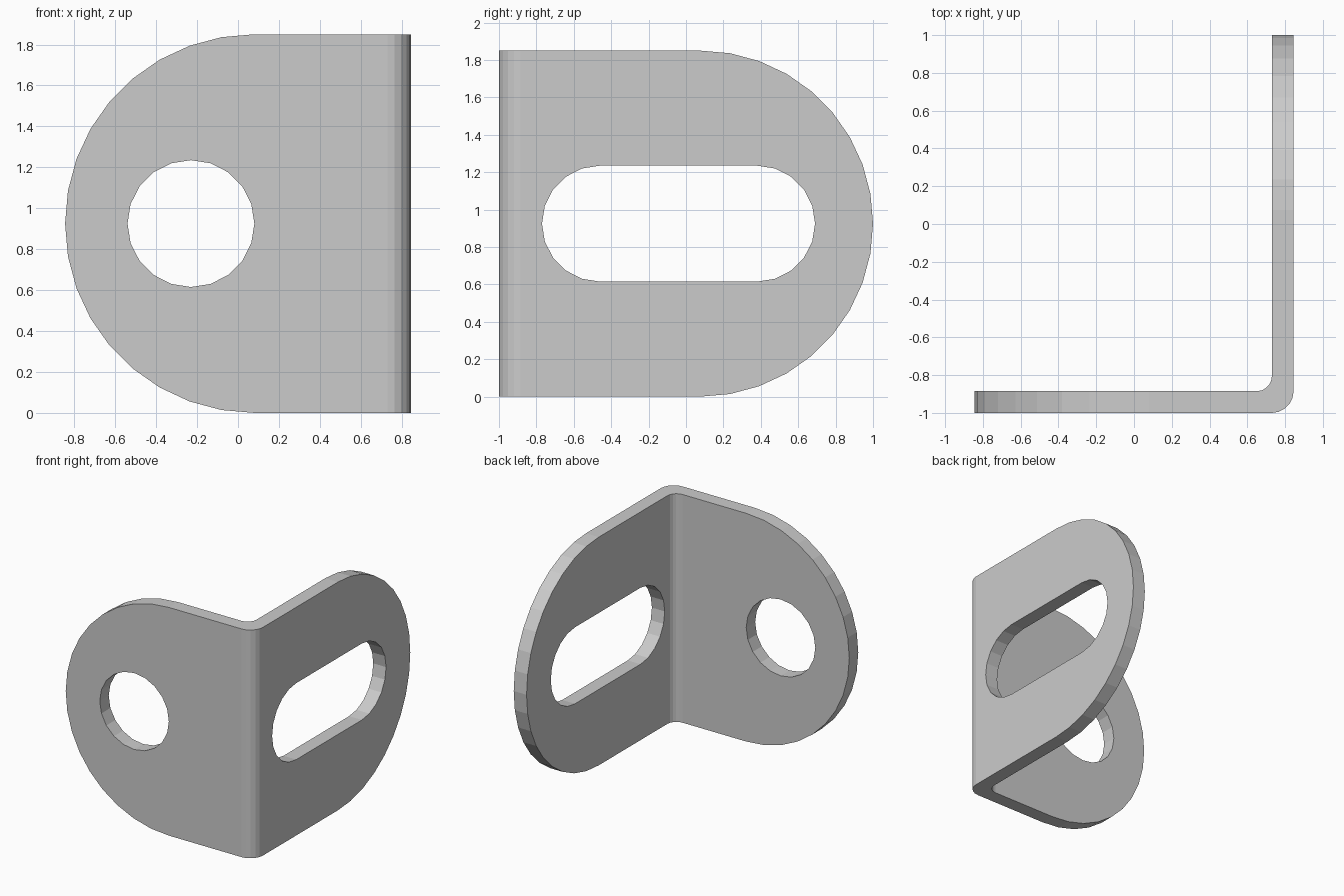
import bpy, bmesh
from math import sin, cos, pi

if "Cube" in bpy.data.objects:
    bpy.data.objects.remove(bpy.data.objects["Cube"])

H = 1.85                  # bracket height
R = H / 2                 # radius of the rounded leg ends
X, Y = 0.845, 1.0         # half extents
T = 0.115                 # sheet thickness
R_IN = 0.08               # inside bend radius
HOLE = 0.31               # hole and slot radius

bm = bmesh.new()


def arc(cx, cy, r, a0, a1, n):
    return [(cx + r * cos(a0 + (a1 - a0) * i / n),
             cy + r * sin(a0 + (a1 - a0) * i / n)) for i in range(n + 1)]


def ring(points, place):
    """Closed loop of vertices and edges."""
    vs = [bm.verts.new(place(u, z)) for u, z in points]
    es = [bm.edges.new((vs[i], vs[(i + 1) % len(vs)])) for i in range(len(vs))]
    return vs, es


def leg(centre, side, edges, depths, hole, place, normal):
    """Plate with a round end and an opening; open along the bend."""
    end = arc(centre, R, R, -pi / 2, -pi / 2 + side * pi, 18)
    rims = []
    for edge, d in zip(edges, depths):
        def put(u, z):
            return place(u, d, z)
        outer = ring([(edge, 0)] + end + [(edge, H)], put)
        inner = ring(hole, put)
        bmesh.ops.triangle_fill(bm, use_beauty=True, use_dissolve=False,
                                edges=outer[1] + inner[1], normal=normal)
        rims.append((outer[0], inner[0]))
    (oa, ia), (ob, ib) = rims
    for a, b, count in ((oa, ob, len(oa) - 1), (ia, ib, len(ia))):
        for i in range(count):
            j = (i + 1) % len(a)
            bm.faces.new((a[i], a[j], b[j], b[i]))


# Front leg with round hole
leg(-X + R, -1, (X - T, X - T - R_IN), (-Y, -Y + T),
    arc(-0.23, R, HOLE, 0, 2 * pi, 20)[:-1],
    lambda u, d, z: (u, d, z), (0, -1, 0))

# Side leg with slot
slot = (arc(0.38, R, HOLE, -pi / 2, pi / 2, 10)
        + arc(-0.46, R, HOLE, pi / 2, 3 * pi / 2, 10))
leg(Y - R, 1, (-Y + T, -Y + T + R_IN), (X, X - T), slot,
    lambda u, d, z: (d, u, z), (1, 0, 0))

# Rounded bend joining the legs
profiles = (arc(X - T, -Y + T, T, -pi / 2, 0, 5),
            arc(X - T - R_IN, -Y + T + R_IN, R_IN, -pi / 2, 0, 5))
low, high = [], []
for p in profiles:
    lo = [bm.verts.new((x, y, 0)) for x, y in p]
    hi = [bm.verts.new((x, y, H)) for x, y in p]
    for i in range(len(p) - 1):
        bm.faces.new((lo[i], lo[i + 1], hi[i + 1], hi[i]))
    low.append(lo)
    high.append(hi)
for outer, inner in (low, high):
    bm.faces.new(outer + inner[::-1])

# Weld the parts into one closed sheet
bmesh.ops.remove_doubles(bm, verts=bm.verts, dist=0.0005)
bmesh.ops.recalc_face_normals(bm, faces=bm.faces)
mesh = bpy.data.meshes.new("angle_bracket")
bm.to_mesh(mesh)
bm.free()
bpy.context.collection.objects.link(bpy.data.objects.new("angle_bracket", mesh))
